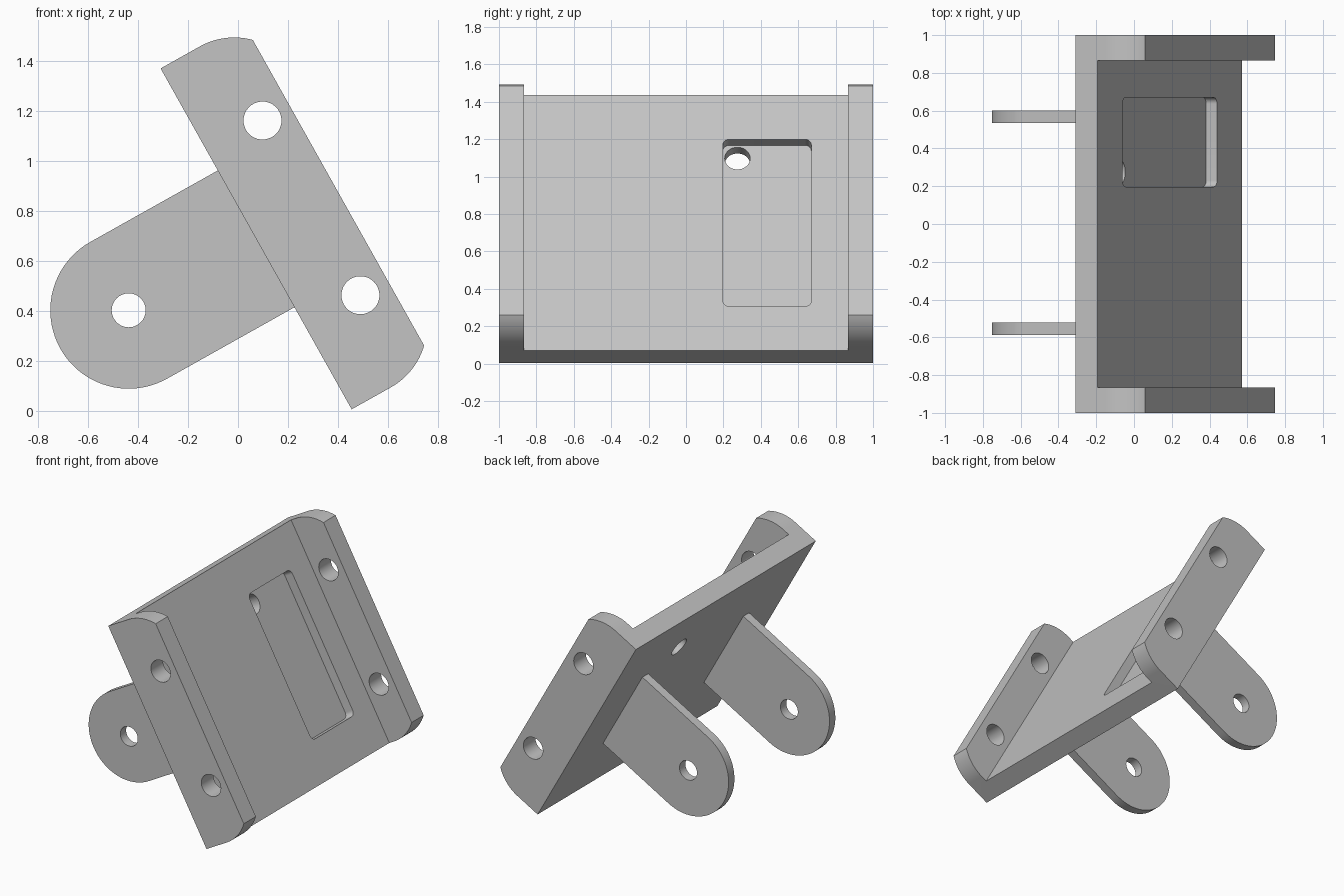
import bpy, bmesh
from math import sin, cos, pi, radians
from mathutils import Matrix, Vector

cube = bpy.data.objects.get("Cube")
if cube:
    bpy.data.objects.remove(cube, do_unlink=True)

grey = bpy.data.materials.new("plain grey")
grey.use_nodes = True
colour = (0.55, 0.55, 0.55, 1)
grey.diffuse_color = colour
grey.node_tree.nodes["Principled BSDF"].inputs["Base Color"].default_value = colour

# Tilted frame: t = out of the plate, s = down along the plate
TILT = Matrix.Translation((-0.31, 0, 1.37)) @ Matrix.Rotation(radians(-29.27), 4, 'Y')
LENGTH = 1.565
MID = LENGTH / 2
PLATE = 0.134     # plate thickness
INNER = 0.866     # inner face of the side flanges


def arc(cx, cy, r, a0, a1, n=16):
    angles = [radians(a0 + (a1 - a0) * i / n) for i in range(n + 1)]
    return [(cx + r * cos(a), cy + r * sin(a)) for a in angles]


def circle(cx, cy, r, n=48):
    return arc(cx, cy, r, 0, 360, n)[:-1]


def prism(name, points, lo, hi, across=True):
    """Extrude (t, s) points along y, or (y, s) points along t."""
    bm = bmesh.new()
    if across:
        verts = [bm.verts.new((t, lo, -s)) for t, s in points]
        step = Vector((0, hi - lo, 0))
    else:
        verts = [bm.verts.new((lo, y, -s)) for y, s in points]
        step = Vector((hi - lo, 0, 0))
    out = bmesh.ops.extrude_face_region(bm, geom=[bm.faces.new(verts)])
    moved = [v for v in out["geom"] if isinstance(v, bmesh.types.BMVert)]
    bmesh.ops.translate(bm, vec=step, verts=moved)
    bm.transform(TILT)
    bmesh.ops.recalc_face_normals(bm, faces=bm.faces)
    mesh = bpy.data.meshes.new(name)
    bm.to_mesh(mesh)
    bm.free()
    mesh.materials.append(grey)
    obj = bpy.data.objects.new(name, mesh)
    bpy.context.collection.objects.link(obj)
    return obj


def select(obj):
    bpy.ops.object.select_all(action='DESELECT')
    obj.select_set(True)
    bpy.context.view_layer.objects.active = obj


def cut(obj, cutter):
    cutter.hide_render = True
    mod = obj.modifiers.new("cut", 'BOOLEAN')
    mod.operation = 'DIFFERENCE'
    mod.solver = 'EXACT'
    mod.object = cutter
    select(obj)
    bpy.ops.object.modifier_apply(modifier=mod.name)
    bpy.data.objects.remove(cutter, do_unlink=True)


def finish(obj):
    select(obj)
    bpy.ops.object.shade_smooth_by_angle(angle=radians(30))


# Channel bracket: flange profile run the full width, then hollowed out
R = 0.2825
upper = arc(0.18, R, R, -90, -45.5)
lower = [(t, LENGTH - s) for t, s in reversed(upper)]
bracket = prism("channel_bracket", [(0, 0)] + upper + lower + [(0, LENGTH)], -1, 1)
cut(bracket, prism("channel_cutter",
                   [(PLATE, -0.2), (0.8, -0.2), (0.8, 1.8), (PLATE, 1.8)], -INNER, INNER))

# Pin holes through both flanges
for s in (MID - 0.401, MID + 0.401):
    cut(bracket, prism("pin_hole_cutter", circle(0.254, s, 0.076), -1.2, 1.2))

# Rounded pocket in the plate, with a cable hole in its upper corner
y0, y1, s0, s1, r = 0.197, 0.67, 0.27, 1.294, 0.035
pocket = (arc(y1 - r, s1 - r, r, 0, 90, 8) + arc(y0 + r, s1 - r, r, 90, 180, 8)
          + arc(y0 + r, s0 + r, r, 180, 270, 8) + arc(y1 - r, s0 + r, r, 270, 360, 8))
cut(bracket, prism("pocket_cutter", pocket, PLATE - 0.066, 0.3, across=False))
cut(bracket, prism("cable_hole_cutter", circle(0.275, 0.35, 0.068), -0.2, 0.1, across=False))
finish(bracket)

# Two round-ended lugs on the back of the plate
LUG_R, LUG_T = 0.314, -0.585
outline = [(0.004, MID - LUG_R), (0.004, MID + LUG_R)] + arc(LUG_T, MID, LUG_R, 90, 270, 40)
for name, lo, hi in (("front_lug", -0.587, -0.522), ("back_lug", 0.535, 0.6)):
    lug = prism(name, outline, lo, hi)
    cut(lug, prism("lug_hole_cutter", circle(LUG_T, MID, 0.068), -1.2, 1.2))
    finish(lug)
